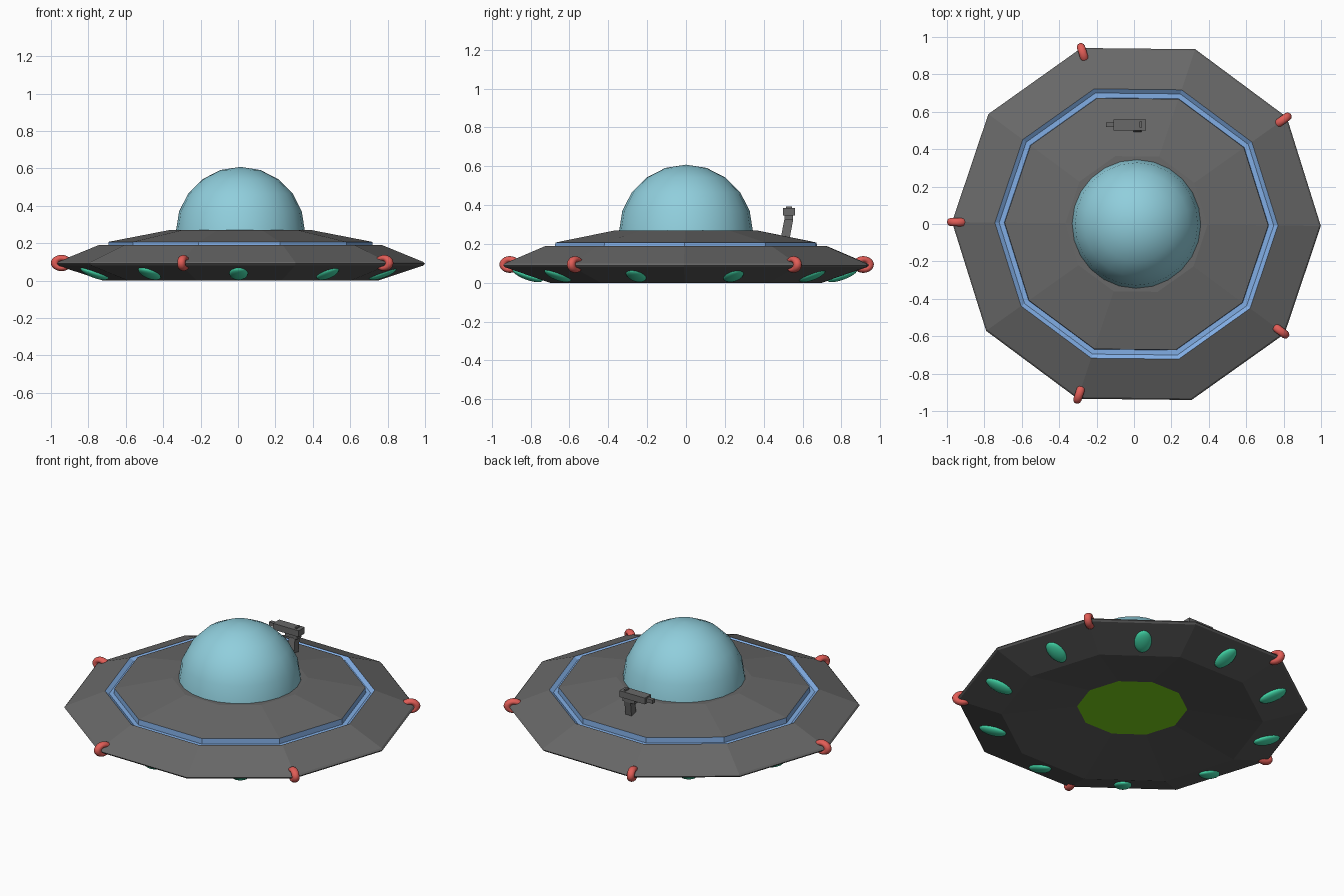
import bpy, bmesh, math
from mathutils import Matrix, Vector

if "Cube" in bpy.data.objects:
    bpy.data.objects.remove(bpy.data.objects["Cube"])

CX = 0.013                   # hull axis, the left lamp evens out the width
TURN = math.radians(-0.6)    # slight turn of the hull


def mat(name, r, g, b):
    m = bpy.data.materials.new(name)
    m.diffuse_color = (r, g, b, 1)
    m.use_nodes = True
    m.node_tree.nodes["Principled BSDF"].inputs["Base Color"].default_value = m.diffuse_color
    return m


GREY = mat("hull grey", 0.14, 0.14, 0.14)
DARK = mat("underside dark grey", 0.10, 0.10, 0.10)
BLUE = mat("groove blue", 0.22, 0.42, 0.78)
GLASS = mat("dome pale blue", 0.28, 0.62, 0.72)
RED = mat("lamp red", 0.76, 0.11, 0.095)
TEAL = mat("light teal green", 0.06, 0.75, 0.43)
LIME = mat("hatch green", 0.20, 0.65, 0.01)


def make(name, bm, mats, smooth=False):
    bmesh.ops.recalc_face_normals(bm, faces=bm.faces)
    me = bpy.data.meshes.new(name)
    bm.to_mesh(me)
    bm.free()
    for m in mats:
        me.materials.append(m)
    for p in me.polygons:
        p.use_smooth = smooth
    ob = bpy.data.objects.new(name, me)
    bpy.context.collection.objects.link(ob)
    return ob


def lathe(name, profile, sides, mats, bands, smooth=False):
    """Spin (radius, z) points; bands[i] is the material of segment i."""
    bm = bmesh.new()
    rings = []
    for r, z in profile:
        if r == 0:
            rings.append([bm.verts.new((CX, 0, z))] * sides)
        else:
            angles = [TURN + 2 * math.pi * k / sides for k in range(sides)]
            rings.append([bm.verts.new((CX + r * math.cos(a), r * math.sin(a), z))
                          for a in angles])
    for i in range(len(rings) - 1):
        a, b = rings[i], rings[i + 1]
        for k in range(sides):
            j = (k + 1) % sides
            quad = list(dict.fromkeys((a[k], a[j], b[j], b[k])))
            bm.faces.new(quad).material_index = bands[i]
    return make(name, bm, mats, smooth)


# ten-sided saucer hull: raised hatch, hollow underside, rim, top, blue groove, plateau
hull = [(0, 0.065), (0.31, 0.065), (0.735, 0), (0.977, 0.08), (0.986, 0.09), (0.977, 0.1),
        (0.757, 0.19), (0.734, 0.174), (0.707, 0.174), (0.705, 0.207), (0.38, 0.27), (0, 0.27)]
lathe("saucer_hull", hull, 10, [GREY, DARK, BLUE, LIME],
      [3, 1, 1, 1, 0, 0, 2, 2, 2, 0, 0])

# glass dome
R = 0.345
dome = [(R * math.cos(math.radians(a)), 0.263 + R * math.sin(math.radians(a)))
        for a in range(0, 90, 18)] + [(0, 0.263 + R)]
lathe("glass_dome", dome, 24, [GLASS], [0] * 5, True)

# oval lights under the rim, one on each sloped side
tilt = math.atan2(0.085, 0.235)
for k in range(10):
    a = math.radians(18 + 36 * k)
    bm = bmesh.new()
    bmesh.ops.create_uvsphere(bm, u_segments=20, v_segments=12, radius=1)
    bm.transform(Matrix.Translation((0.003 + 0.81 * math.cos(a), 0.81 * math.sin(a) - 0.006, 0.039))
                 @ Matrix.Rotation(a, 4, 'Z') @ Matrix.Rotation(-tilt, 4, 'Y')
                 @ Matrix.Diagonal((0.082, 0.05, 0.024, 1)))
    make(f"underside_light_{k + 1}", bm, [TEAL], True)


# red ring lamps wrapped around every other rim corner
def torus(major, minor, n=24, m=12):
    bm = bmesh.new()
    v = [[bm.verts.new(((major + minor * math.cos(q)) * math.cos(p), minor * math.sin(q),
                        (major + minor * math.cos(q)) * math.sin(p)))
          for q in (2 * math.pi * j / m for j in range(m))]
         for p in (2 * math.pi * i / n for i in range(n))]
    for i in range(n):
        for j in range(m):
            bm.faces.new((v[i][j], v[(i + 1) % n][j],
                          v[(i + 1) % n][(j + 1) % m], v[i][(j + 1) % m]))
    return bm


for k, deg in enumerate((36, 108, 180, 252, 324)):
    a = math.radians(deg) + TURN
    bm = torus(0.033, 0.021)
    bm.transform(Matrix.Translation((CX + 0.957 * math.cos(a), 0.957 * math.sin(a), 0.094))
                 @ Matrix.Rotation(a, 4, 'Z') @ Matrix.Diagonal((1.04, 1.05, 0.8, 1)))
    make(f"rim_lamp_{k + 1}", bm, [RED], True)


# small blaster standing on the deck behind the dome, pointing to -x
def box(name, x0, x1, y0, y1, z0, z1, lean_x=0, lean_y=0):
    """Box whose bottom is shifted by the lean values."""
    bm = bmesh.new()
    bmesh.ops.create_cube(bm, size=1)
    for v in bm.verts:
        low = v.co.z < 0
        v.co = Vector((x1 if v.co.x > 0 else x0, y1 if v.co.y > 0 else y0, z0 if low else z1))
        if low:
            v.co.x += lean_x
            v.co.y += lean_y
    return make(name, bm, [GREY])


box("blaster_body", -0.11, 0.065, 0.5, 0.56, 0.345, 0.384)
box("blaster_lower_body", -0.035, 0.05, 0.508, 0.552, 0.322, 0.345)
box("blaster_barrel", -0.15, -0.11, 0.518, 0.542, 0.352, 0.375)
box("blaster_grip", -0.006, 0.036, 0.506, 0.552, 0.23, 0.325, 0.005, -0.018)
box("blaster_sight", 0.03, 0.042, 0.515, 0.547, 0.384, 0.393)
